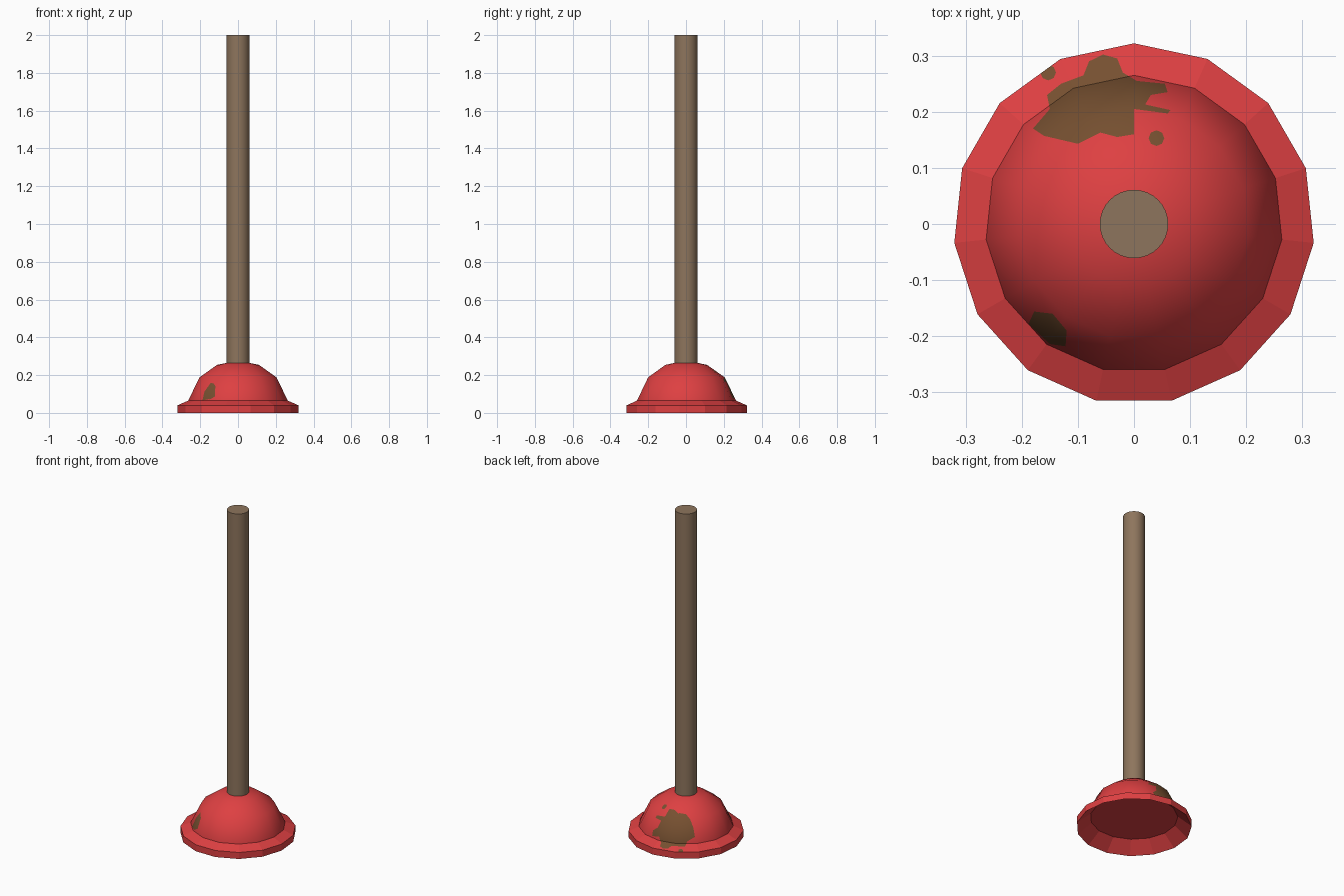
import bpy, bmesh, math
from mathutils import Vector

if "Cube" in bpy.data.objects:
    bpy.data.objects.remove(bpy.data.objects["Cube"])

SIDES = 15


def material(name, rgb):
    m = bpy.data.materials.new(name)
    m.diffuse_color = (*rgb, 1)
    m.use_nodes = True
    m.node_tree.nodes["Principled BSDF"].inputs["Base Color"].default_value = m.diffuse_color
    return m


red = material("red rubber", (0.73, 0.051, 0.054))
wood = material("wood brown", (0.27, 0.178, 0.109))
mud = material("mud brown", (0.181, 0.08, 0.03))


def blob(cx, cy, r):
    return [(cx + r * math.cos(a * math.pi / 4), cy + r * math.sin(a * math.pi / 4))
            for a in range(8)]


# Mud stain outlines, seen from above
STAINS = [
    [(-0.18, 0.17), (-0.15, 0.205), (-0.155, 0.23), (-0.13, 0.25), (-0.09, 0.265),
     (-0.08, 0.29), (-0.055, 0.302), (-0.03, 0.295), (-0.02, 0.27), (0.005, 0.255),
     (0.055, 0.25), (0.06, 0.235), (0.03, 0.23), (0.02, 0.213), (0.065, 0.203),
     (0.06, 0.197), (0.0, 0.205), (0.0, 0.16), (-0.03, 0.155), (-0.06, 0.163),
     (-0.10, 0.143), (-0.13, 0.15), (-0.16, 0.157)],
    [(-0.178, -0.156), (-0.145, -0.16), (-0.12, -0.19), (-0.122, -0.218),
     (-0.15, -0.214), (-0.188, -0.178)],
    blob(-0.153, 0.27, 0.014),
    blob(0.04, 0.153, 0.014),
]


def inside(p, poly):
    hit = False
    for (x1, y1), (x2, y2) in zip(poly, poly[1:] + poly[:1]):
        if (y1 > p.y) != (y2 > p.y) and p.x < (x2 - x1) * (p.y - y1) / (y2 - y1) + x1:
            hit = not hit
    return hit


def near_faces(bm, poly):
    xs, ys = zip(*poly)
    out = []
    for f in bm.faces:
        fx = [v.co.x for v in f.verts]
        fy = [v.co.y for v in f.verts]
        if (f.normal.z > 0.05 and max(fx) > min(xs) and min(fx) < max(xs)
                and max(fy) > min(ys) and min(fy) < max(ys)):
            out.append(f)
    return out


def cut_stains(bm):
    # Slice the surface along each outline edge, then colour the cells inside
    for poly in STAINS:
        for a, b in zip(poly, poly[1:] + poly[:1]):
            bm.normal_update()
            faces = near_faces(bm, poly)
            if not faces:
                break
            geom = set(faces)
            for f in faces:
                geom.update(f.edges)
                geom.update(f.verts)
            bmesh.ops.bisect_plane(bm, geom=list(geom), dist=1e-6, plane_co=(*a, 0),
                                   plane_no=(b[1] - a[1], a[0] - b[0], 0))
        bm.normal_update()
        for f in near_faces(bm, poly):
            if inside(f.calc_center_median(), poly):
                f.material_index = 1


def lathe(name, profile, mats, sides=SIDES, stains=False, cap_end=False):
    bm = bmesh.new()
    rings = []
    for r, z in profile:
        rings.append([bm.verts.new((r * math.cos(t), r * math.sin(t), z))
                      for t in (math.pi / 2 + 2 * math.pi * i / sides for i in range(sides))])
    for lo, hi in zip(rings, rings[1:]):
        for i in range(sides):
            j = (i + 1) % sides
            bm.faces.new((lo[i], lo[j], hi[j], hi[i]))
    if cap_end:
        bm.faces.new(rings[-1])
    bm.normal_update()
    if stains:
        cut_stains(bm)
    me = bpy.data.meshes.new(name)
    bm.to_mesh(me)
    bm.free()
    for m in mats:
        me.materials.append(m)
    ob = bpy.data.objects.new(name, me)
    bpy.context.collection.objects.link(ob)
    return ob


# Flared rim with a flat-faceted edge
lathe("rim", [(0.322, 0), (0.322, 0.04), (0.265, 0.065)], [red, mud], stains=True)

# Smooth rubber dome
dome = lathe("dome", [(0.265, 0.065), (0.205, 0.188), (0.112, 0.254), (0.055, 0.266)],
             [red, mud], stains=True)
dome.data.polygons.foreach_set("use_smooth", [True] * len(dome.data.polygons))
dome.data.normals_split_custom_set_from_vertices(
    [(v.co - Vector((0, 0, 0.01))).normalized() for v in dome.data.vertices])

# Hollow underside, funnel and flat ceiling
lathe("cup_inside", [(0.322, 0), (0.245, 0.064)][::-1], [red])
ceiling = lathe("cup_ceiling", [(0.245, 0.064)], [red], cap_end=True)
ceiling.data.flip_normals()

# Wooden handle
handle = lathe("handle", [(0.061, 0.24), (0.061, 2.0)], [wood], sides=32, cap_end=True)
bpy.context.view_layer.objects.active = handle
handle.select_set(True)
bpy.ops.object.shade_smooth_by_angle(angle=math.radians(30))
